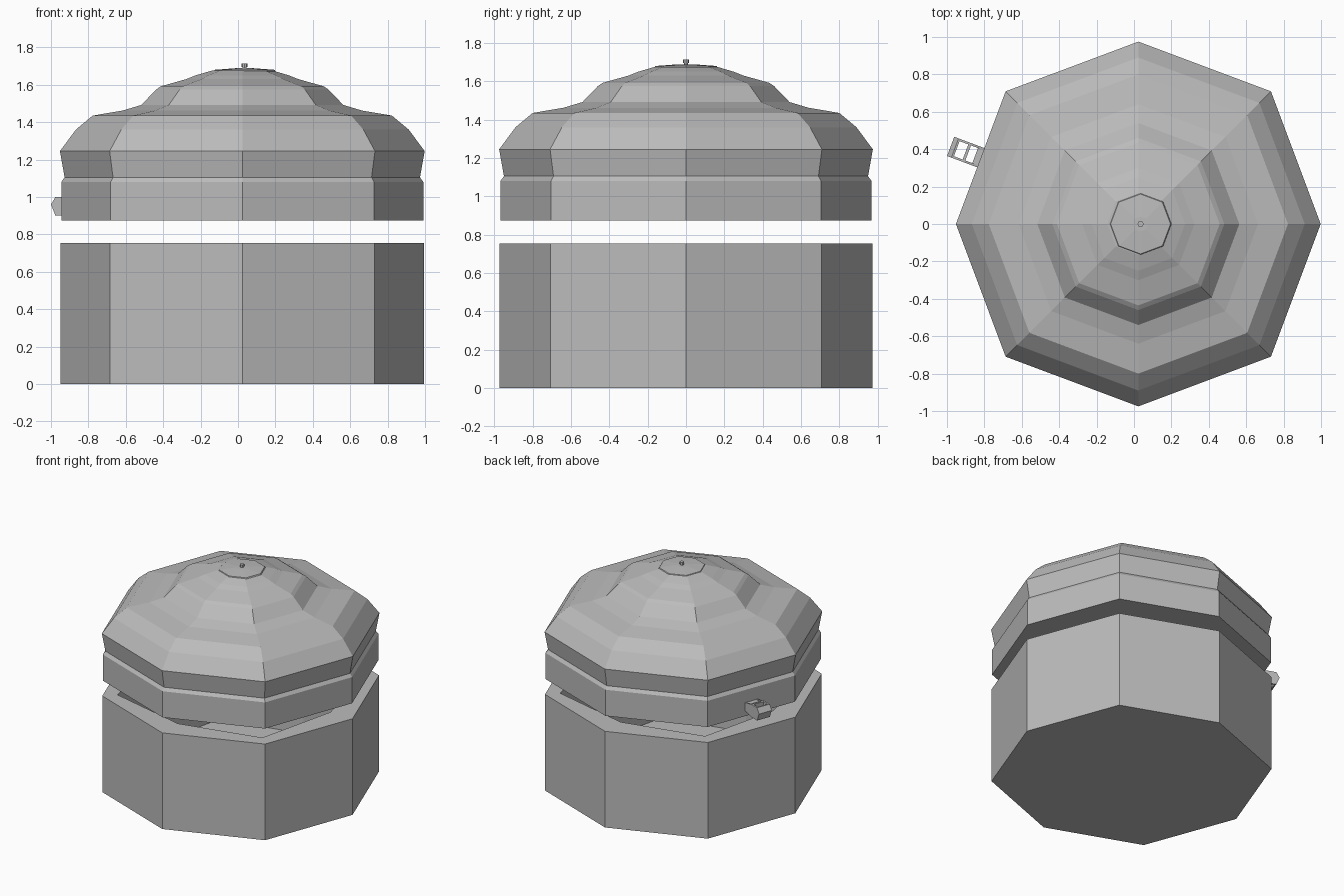
import bpy, bmesh, math
from mathutils import Vector

cube = bpy.data.objects.get("Cube")
if cube:
    bpy.data.objects.remove(cube)

CX = 0.023           # centre of the octagonal parts
AXIS, DIAG = 0.972, 1.0   # corner radii on the axes and on the diagonals

stone = bpy.data.materials.new("grey")
stone.use_nodes = True
stone.diffuse_color = (0.5, 0.5, 0.5, 1)
stone.node_tree.nodes["Principled BSDF"].inputs["Base Color"].default_value = (0.5, 0.5, 0.5, 1)


def finish(name, bm):
    bmesh.ops.recalc_face_normals(bm, faces=bm.faces)
    mesh = bpy.data.meshes.new(name)
    bm.to_mesh(mesh)
    bm.free()
    mesh.materials.append(stone)
    obj = bpy.data.objects.new(name, mesh)
    bpy.context.collection.objects.link(obj)
    return obj


def octagon_loft(name, rings, cx=CX):
    """Stack octagons given as (axis radius, diagonal radius, z), capped at both ends."""
    bm = bmesh.new()
    loops = []
    for axis, diag, z in rings:
        loop = []
        for i in range(8):
            a, r = i * math.pi / 4, diag if i % 2 else axis
            loop.append(bm.verts.new((cx + r * math.cos(a), r * math.sin(a), z)))
        loops.append(loop)
    for low, high in zip(loops, loops[1:]):
        for i in range(8):
            j = (i + 1) % 8
            bm.faces.new((low[i], low[j], high[j], high[i]))
    bm.faces.new(loops[0])
    bm.faces.new(loops[-1])
    return finish(name, bm)


def scaled(profile):
    return [(r, r * DIAG / AXIS, z) for r, z in profile]


# Hollow box with a thick rim
octagon_loft("box_body", [(AXIS, DIAG, 0), (AXIS, DIAG, 0.755),
                          (0.78, 0.89, 0.755), (0.78, 0.89, 0.08)])

# Raised domed lid
octagon_loft("domed_lid", scaled([
    (0.968, 0.875), (0.968, 1.08), (0.95, 1.105), (0.975, 1.245), (0.89, 1.36),
    (0.80, 1.435), (0.64, 1.462), (0.54, 1.492), (0.46, 1.575), (0.435, 1.592),
    (0.30, 1.63), (0.25, 1.65), (0.165, 1.675), (0.04, 1.682)]))

# Thin cap and small knob on top
octagon_loft("lid_cap", scaled([(0.165, 1.672), (0.16, 1.68), (0.04, 1.689)]), 0.035)
octagon_loft("knob_stem", scaled([(0.011, 1.68), (0.011, 1.70)]), 0.035)
octagon_loft("knob_top", scaled([(0.016, 1.695), (0.016, 1.713)]), 0.035)

# Clasp on the lid: local axes are outward from the face, along it, and up
face_a = Vector((CX - AXIS, 0, 0))
face_b = Vector((CX - DIAG * 0.707, DIAG * 0.707, 0))
along = (face_b - face_a).normalized()
out = Vector((-along.y, along.x, 0))
origin = (face_a + face_b) / 2 + Vector((0, 0, 0.95))


def clasp_part(name, profile, start, end):
    """Extrude an (outward, up) profile along the lid face."""
    bm = bmesh.new()
    ends = [[bm.verts.new(origin + out * d + along * s + Vector((0, 0, z)))
             for d, z in profile] for s in (start, end)]
    n = len(profile)
    for i in range(n):
        j = (i + 1) % n
        bm.faces.new((ends[0][i], ends[0][j], ends[1][j], ends[1][i]))
    for loop in ends:
        bm.faces.new(loop)
    finish(name, bm)


arm = [(-0.01, -0.03), (0.08, -0.05), (0.15, -0.05), (0.175, 0.01),
       (0.15, 0.05), (0.08, 0.05), (-0.01, 0.03)]
for side, s in (("left", -0.055), ("right", 0.043)):
    clasp_part("clasp_arm_" + side, arm, s, s + 0.012)
clasp_part("clasp_end", [(0.14, -0.05), (0.15, -0.05), (0.175, 0.01),
                         (0.15, 0.05), (0.14, 0.05), (0.163, 0.01)], -0.055, 0.055)
clasp_part("clasp_crossbar", [(0.075, -0.05), (0.09, -0.05), (0.09, 0.05), (0.075, 0.05)],
           -0.045, 0.045)
clasp_part("clasp_base", [(-0.01, -0.03), (0.035, -0.03), (0.035, 0.03), (-0.01, 0.03)],
           -0.045, 0.045)
